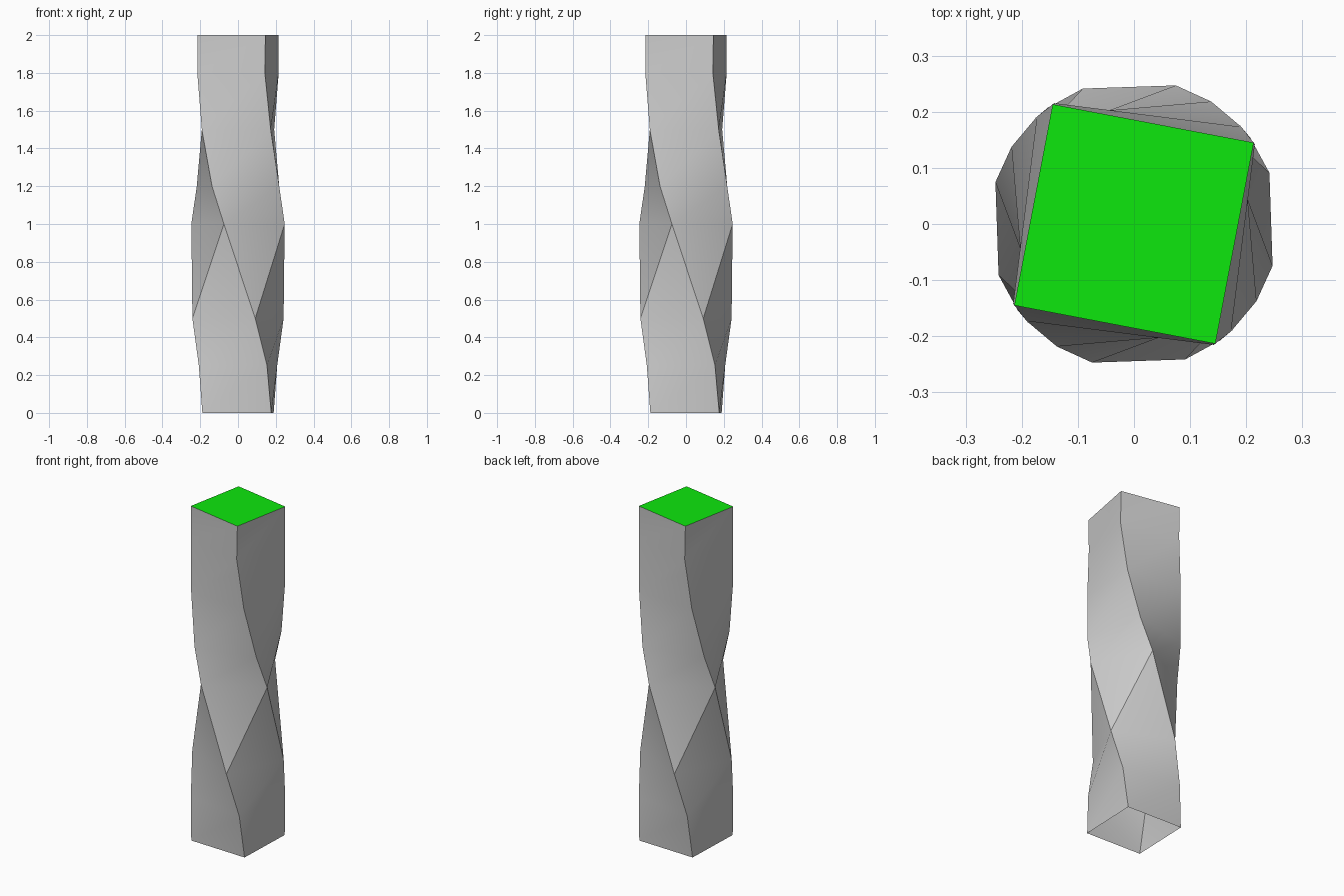
import bpy, bmesh
from math import radians, cos, sin

if "Cube" in bpy.data.objects:
    bpy.data.objects.remove(bpy.data.objects["Cube"])

R = 0.258
# (height, rotation of the square in degrees)
LEVELS = [(0, -47.0), (0.25, -53.5), (0.5, -69.3), (1.0, -106.8),
          (1.2, -122.2), (1.5, -137.9), (1.8, -146.6), (2.0, -145.8)]


def square(bm, z, deg):
    return [bm.verts.new((R * cos(radians(deg + 90 * k)),
                          R * sin(radians(deg + 90 * k)), z)) for k in range(4)]


def make_object(name, bm):
    mesh = bpy.data.meshes.new(name)
    bm.to_mesh(mesh)
    bm.free()
    obj = bpy.data.objects.new(name, mesh)
    bpy.context.collection.objects.link(obj)
    return obj


# Twisted square shaft, open at the bottom
bm = bmesh.new()
rings = [square(bm, z, a) for z, a in LEVELS]
for low, high in zip(rings, rings[1:]):
    for k in range(4):
        n = (k + 1) % 4
        bm.faces.new((low[k], low[n], high[n]))
        bm.faces.new((low[k], high[n], high[k]))
shaft = make_object("twisted_shaft", bm)
bpy.context.view_layer.objects.active = shaft
shaft.select_set(True)
bpy.ops.object.shade_smooth_by_angle(angle=radians(30))

# Green top face
bm = bmesh.new()
bm.faces.new(square(bm, *LEVELS[-1]))
cap = make_object("top_cap", bm)
green = bpy.data.materials.new("green")
green.diffuse_color = (0.004, 0.8, 0.004, 1)
green.use_nodes = True
green.node_tree.nodes["Principled BSDF"].inputs["Base Color"].default_value = green.diffuse_color
cap.data.materials.append(green)
